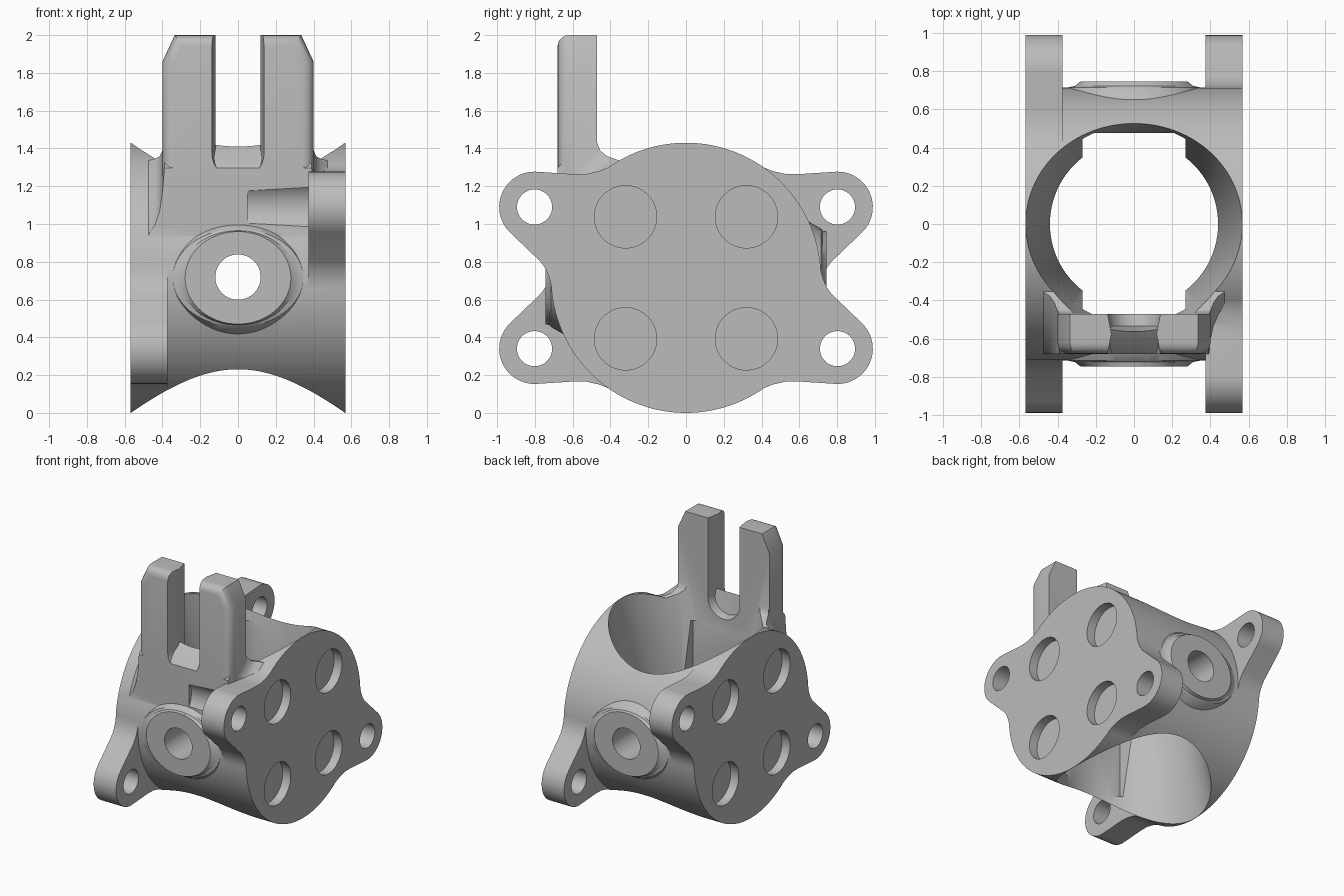
import bpy, bmesh
from math import sin, cos, radians

cube = bpy.data.objects.get("Cube")
if cube:
    bpy.data.objects.remove(cube)

grey = bpy.data.materials.new("cast_grey")
grey.use_nodes = True
COLOUR = (0.5, 0.5, 0.5, 1)
grey.diffuse_color = COLOUR
grey.node_tree.nodes["Principled BSDF"].inputs["Base Color"].default_value = COLOUR

R, MID, HALF = 0.715, 0.715, 0.569      # body radius, axis height, half length
FLANGE_IN = 0.373
PLACE = {'x': lambda a, b, t: (t, a, b),
         'y': lambda a, b, t: (a, t, b),
         'z': lambda a, b, t: (a, b, t)}


def loft_mesh(rings, axis):
    """Closed solid through a list of (position along axis, 2D outline)."""
    bm = bmesh.new()
    rows = [[bm.verts.new(PLACE[axis](a, b, t)) for a, b in pts] for t, pts in rings]
    bm.faces.new(rows[0])
    bm.faces.new(rows[-1])
    for low, high in zip(rows, rows[1:]):
        for i in range(len(low)):
            j = (i + 1) % len(low)
            bm.faces.new((low[i], low[j], high[j], high[i]))
    bmesh.ops.recalc_face_normals(bm, faces=bm.faces)
    return bm


def finish(name, bm):
    mesh = bpy.data.meshes.new(name)
    bm.to_mesh(mesh)
    bm.free()
    mesh.materials.append(grey)
    ob = bpy.data.objects.new(name, mesh)
    bpy.context.scene.collection.objects.link(ob)
    return ob


def loft(name, axis, rings):
    return finish(name, loft_mesh(rings, axis))


def prism(name, axis, t0, t1, points):
    return loft(name, axis, [(t0, points), (t1, points)])


def oval(ca, cb, ra, rb=None, n=64):
    rb = ra if rb is None else rb
    return [(ca + ra * cos(radians(360 * i / n)), cb + rb * sin(radians(360 * i / n)))
            for i in range(n)]


def arc(cx, cy, r, a0, a1, n):
    return [(cx + r * cos(radians(a0 + (a1 - a0) * i / n)),
             cy + r * sin(radians(a0 + (a1 - a0) * i / n))) for i in range(n + 1)]


def combine(ob, tool, operation):
    """Boolean the tool into the object, using the solver that succeeds."""
    old = ob.data
    for solver in ('MANIFOLD', 'EXACT'):
        mod = ob.modifiers.new("join", 'BOOLEAN')
        mod.object, mod.operation, mod.solver = tool, operation, solver
        graph = bpy.context.evaluated_depsgraph_get()
        result = bpy.data.meshes.new_from_object(ob.evaluated_get(graph))
        ob.modifiers.remove(mod)
        if len(result.vertices) not in (0, len(old.vertices)):
            ob.data = result
            break
    bpy.data.objects.remove(tool)


# Horizontal barrel
housing = prism("housing", 'x', -HALF, HALF, oval(0, MID, R, n=128))

# Oval port bosses with flared feet, front and back
BOSS = [(0.55, 0.40, 0.34), (0.655, 0.36, 0.295), (0.715, 0.345, 0.26),
        (0.722, 0.31, 0.25), (0.745, 0.28, 0.245)]
for s in (1, -1):
    combine(housing, loft("boss", 'y', [(s * t, oval(0, MID, rx, rz)) for t, rx, rz in BOSS]),
            'UNION')

# Filleted collar under the fork: flared rings trimmed to the fork's footprint
FLARE = [(0.485, -0.01), (0.47, 0.004), (0.44, 0.02), (0.415, 0.05), (0.4, 0.1), (0.39, 0.18)]
half = [(-x, oval(0, MID, R + h, n=128)) for x, h in FLARE]
collar = loft("collar", 'x', half + [(-x, pts) for x, pts in reversed(half)])
footprint = [(-0.68, 0.9), (-0.68, 1.5), (-0.475, 1.5), (-0.47, 1.43), (-0.455, 1.39),
             (-0.42, 1.36), (-0.35, 1.335), (-0.35, 0.9)]
combine(collar, prism("footprint", 'x', -0.6, 0.6, footprint), 'INTERSECT')
combine(housing, collar, 'UNION')

# Vertical bore, narrowing to a throat at mid height
THROAT, REACH = 0.44, 0.8
mouth = THROAT + REACH * (HALF - 0.002 - THROAT) / R
combine(housing, loft("bore", 'z', [(MID + t * REACH, oval(0, 0, r, n=128))
                                    for t, r in ((-1, mouth), (0, THROAT), (1, mouth))]),
        'DIFFERENCE')

# Flat-walled notch inside the bore
notch = [(-0.27, -0.475), (0.27, -0.475), (0.27, 0.475), (-0.27, 0.475)]
combine(housing, prism("notch", 'z', MID - 0.45, MID + 0.45, notch), 'DIFFERENCE')

# Upright fork with a round-bottomed slot, waisted in its thickness
FRONT, BACK = -0.68, -0.47


def fork_outline(slot):
    side = [(0.4, 0.88), (0.4, 1.86), (0.335, 2.0), (slot, 2.0)]
    return side + arc(0, 1.375, slot, 0, -180, 24) + [(-x, z) for x, z in reversed(side)]


def is_rounded(edge):
    on_front = all(abs(v.co.y - FRONT) < 1e-4 for v in edge.verts)
    mid = (edge.verts[0].co + edge.verts[1].co) / 2
    return on_front and (mid.z > 1.99 or abs(mid.x) > 0.3)


bm = loft_mesh([(FRONT, fork_outline(0.138)), ((FRONT + BACK) / 2, fork_outline(0.118)),
                (BACK, fork_outline(0.138))], 'y')
bmesh.ops.bevel(bm, geom=[e for e in bm.edges if is_rounded(e)], offset=0.06,
                segments=5, profile=0.5, affect='EDGES')
combine(housing, finish("fork", bm), 'UNION')

# Tapered relief for the bolt head beside the front ear
EAR_Y, EAR_Z = -0.802, 1.09
combine(housing, loft("relief", 'x', [(0.05, oval(EAR_Y, EAR_Z, 0.149)),
                                      (0.39, oval(EAR_Y, EAR_Z, 0.161))]), 'DIFFERENCE')

# Diagonal pairs of flange ears, blended into the barrel
ear = [(-0.41, 1.3), (-0.46, 1.28), (-0.53, 1.264), (-0.60, 1.264)]
ear += arc(EAR_Y, EAR_Z, 0.187, 88, 225, 20)
ear += [(-0.77, 0.80), (-0.745, 0.765), (-0.725, 0.72), (-0.712, 0.67),
        (-0.62, 0.70), (-0.47, 1.18)]
for s in (1, -1):
    for k in (1, -1):
        outline = [(a * s * k, MID + k * (b - MID)) for a, b in ear]
        combine(housing, prism("ear", 'x', s * FLANGE_IN, s * HALF, outline), 'UNION')

# Port hole through both bosses
combine(housing, prism("port", 'y', -1, 1, oval(0, MID + 0.004, 0.12)), 'DIFFERENCE')

# Ear bolt holes and shallow round pockets in both end faces
for s in (1, -1):
    for k in (1, -1):
        hole = oval(EAR_Y * s * k, MID + k * (EAR_Z - MID), 0.093)
        combine(housing, prism("bolt_hole", 'x', s * 0.3, s * 0.7, hole), 'DIFFERENCE')
        for y in (-0.32, 0.32):
            pocket = oval(y, MID + k * 0.323, 0.165)
            combine(housing, prism("pocket", 'x', s * (HALF - 0.07), s * 0.7, pocket),
                    'DIFFERENCE')

# Smooth curved walls, keep machined edges crisp
bpy.ops.object.select_all(action='DESELECT')
housing.select_set(True)
bpy.context.view_layer.objects.active = housing
bpy.ops.object.shade_smooth_by_angle(angle=radians(30))
